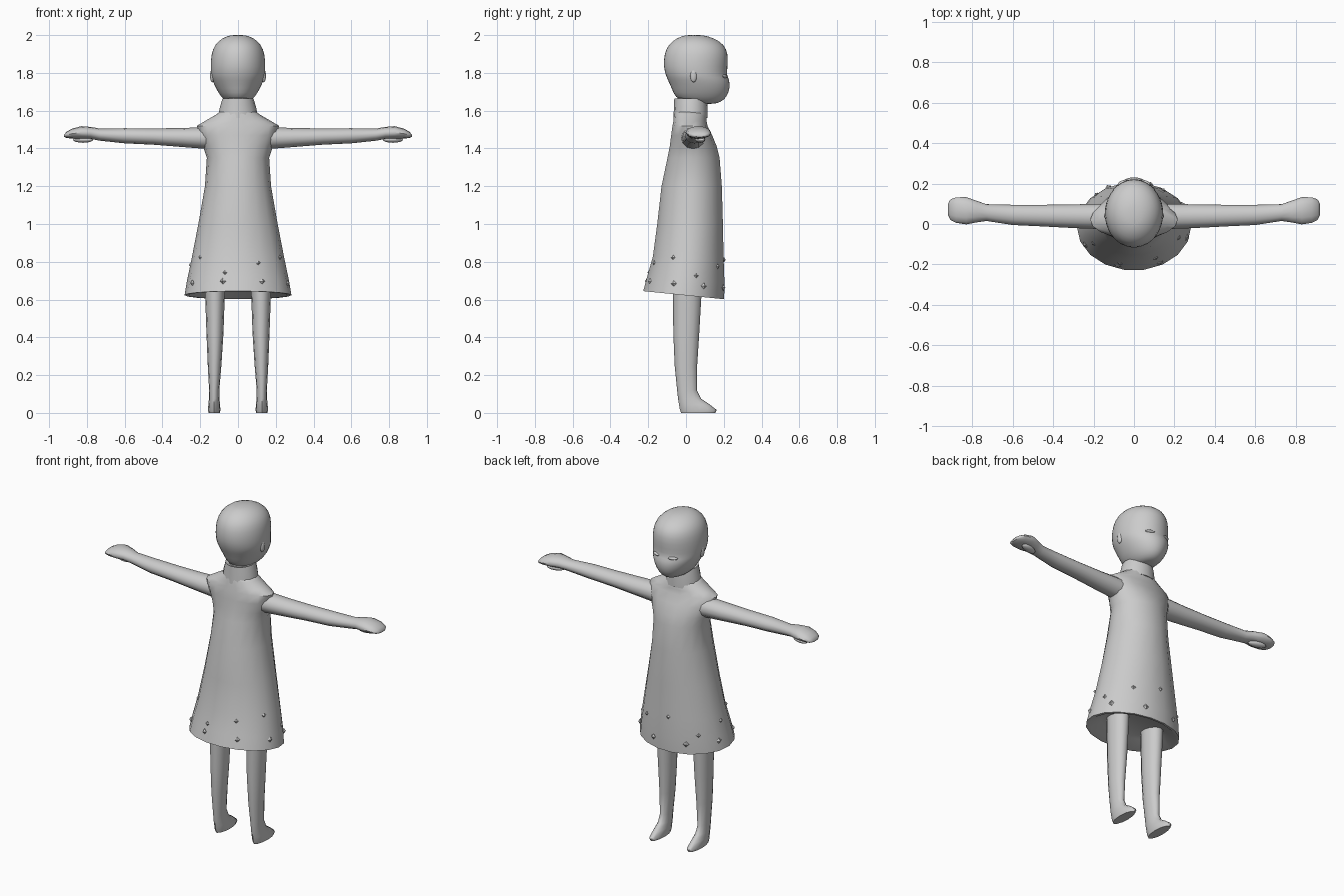
import bpy, bmesh, math
from mathutils import Vector

if "Cube" in bpy.data.objects:
    bpy.data.objects.remove(bpy.data.objects["Cube"])

grey = bpy.data.materials.new("plain_grey")
grey.use_nodes = True
colour = (0.6, 0.6, 0.6, 1)
grey.diffuse_color = colour
grey.node_tree.nodes["Principled BSDF"].inputs["Base Color"].default_value = colour


def finish(bm, name, angle=50, subdiv=0):
    bmesh.ops.recalc_face_normals(bm, faces=bm.faces)
    mesh = bpy.data.meshes.new(name)
    bm.to_mesh(mesh)
    bm.free()
    mesh.materials.append(grey)
    ob = bpy.data.objects.new(name, mesh)
    bpy.context.collection.objects.link(ob)
    if subdiv:
        mod = ob.modifiers.new("Smooth", "SUBSURF")
        mod.levels = mod.render_levels = subdiv
    bpy.ops.object.select_all(action="DESELECT")
    ob.select_set(True)
    bpy.context.view_layer.objects.active = ob
    bpy.ops.object.shade_smooth_by_angle(angle=math.radians(angle))
    return ob


def loft(name, rows, place, sides=16, angle=50, subdiv=0):
    """Join rings (t, a centre, a half, b low, b high); place maps t, a, b to xyz."""
    bm = bmesh.new()
    rings = []
    for t, ac, ah, b0, b1 in rows:
        ring = []
        for i in range(sides):
            w = math.tau * i / sides
            a = ac + ah * math.cos(w)
            b = (b0 + b1) / 2 + (b1 - b0) / 2 * math.sin(w)
            ring.append(bm.verts.new(place(t, a, b)))
        rings.append(ring)
    for low, high in zip(rings, rings[1:]):
        for i in range(sides):
            j = (i + 1) % sides
            bm.faces.new((low[i], low[j], high[j], high[i]))
    bm.faces.new(rings[0])
    bm.faces.new(rings[-1])
    return finish(bm, name, angle, subdiv)


def ellipsoid(name, centre, size, tilt=0):
    bpy.ops.mesh.primitive_uv_sphere_add(segments=12, ring_count=8, radius=1,
                                         location=centre, rotation=(0, 0, tilt))
    ob = bpy.context.object
    ob.name = name
    ob.scale = size
    ob.data.materials.append(grey)
    bpy.ops.object.shade_smooth()
    return ob


def upright(t, a, b):
    return (a, b, t)


def hem_slope(z, x, y):
    # the hem dips toward the face side and levels out higher up
    fade = max(0, min(1, (1.0 - z) / 0.38))
    return (x, y, z - 0.1 * fade * y)


# Dress, with a turned-in hem
dress_rows = [
    (0.66, 0, 0.20, -0.15, 0.14), (0.622, 0, 0.265, -0.215, 0.19),
    (0.622, 0, 0.283, -0.23, 0.205), (0.70, 0, 0.27, -0.21, 0.207),
    (0.82, 0, 0.245, -0.178, 0.202), (1.0, 0, 0.21, -0.155, 0.198),
    (1.2, 0, 0.175, -0.132, 0.192), (1.35, 0, 0.165, -0.10, 0.18),
    (1.41, 0, 0.185, -0.088, 0.165), (1.47, 0, 0.208, -0.08, 0.14),
    (1.52, 0, 0.217, -0.073, 0.115), (1.545, 0, 0.175, -0.068, 0.11),
    (1.58, 0, 0.115, -0.065, 0.108), (1.60, 0, 0.09, -0.06, 0.10)]
loft("dress", dress_rows, hem_slope, sides=18)

# Standing collar and neck
loft("collar", [(1.56, 0, 0.105, -0.067, 0.115), (1.61, 0, 0.098, -0.064, 0.115),
                (1.665, 0, 0.082, -0.062, 0.112), (1.66, 0, 0.072, -0.052, 0.10)], upright)
loft("neck", [(1.58, 0, 0.06, -0.045, 0.085), (1.72, 0, 0.06, -0.045, 0.085)], upright)

# Head
loft("head", [
    (1.635, 0, 0.035, 0.05, 0.15), (1.645, 0, 0.06, -0.01, 0.185),
    (1.67, 0, 0.09, -0.06, 0.217), (1.72, 0, 0.12, -0.078, 0.236),
    (1.765, 0, 0.139, -0.10, 0.232), (1.785, 0, 0.144, -0.108, 0.218),
    (1.83, 0, 0.148, -0.122, 0.222), (1.90, 0, 0.144, -0.118, 0.226),
    (1.95, 0, 0.125, -0.096, 0.205), (1.985, 0, 0.085, -0.05, 0.15),
    (2.002, 0, 0.035, 0.0, 0.085)], upright, sides=20, subdiv=1)

for side, label in ((1, "left"), (-1, "right")):
    def along_arm(t, a, b):
        return (side * t, b, a)

    # Arm with mitten hand
    loft(label + "_arm", [
        (0.16, 1.455, 0.058, -0.025, 0.10), (0.30, 1.458, 0.05, -0.02, 0.097),
        (0.45, 1.463, 0.043, -0.012, 0.095), (0.60, 1.467, 0.04, -0.005, 0.095),
        (0.73, 1.473, 0.032, 0.015, 0.098), (0.78, 1.482, 0.032, 0.008, 0.115),
        (0.83, 1.484, 0.034, -0.002, 0.133), (0.88, 1.478, 0.026, 0.006, 0.132),
        (0.908, 1.472, 0.016, 0.02, 0.122), (0.92, 1.467, 0.006, 0.045, 0.10)],
        along_arm, sides=12, angle=60)

    # Thumb tucked under the palm
    ellipsoid(label + "_thumb", (side * 0.82, 0.075, 1.446), (0.055, 0.024, 0.016), side * 0.25)

    # Leg and pointed foot
    loft(label + "_leg", [
        (0.0, side * 0.126, 0.030, -0.025, 0.155), (0.015, side * 0.126, 0.033, -0.032, 0.163),
        (0.045, side * 0.126, 0.031, -0.037, 0.125), (0.075, side * 0.126, 0.028, -0.042, 0.08),
        (0.12, side * 0.126, 0.027, -0.047, 0.058), (0.25, side * 0.124, 0.036, -0.06, 0.059),
        (0.42, side * 0.122, 0.045, -0.067, 0.07), (0.68, side * 0.122, 0.054, -0.07, 0.085)],
        upright, sides=12, angle=60)

    # Closed eyelid and ear
    ellipsoid(label + "_eyelid", (side * 0.055, 0.204, 1.782), (0.028, 0.012, 0.009), -side * 0.38)
    ellipsoid(label + "_ear", (side * 0.136, 0.04, 1.785), (0.012, 0.018, 0.035))


# Diamond studs scattered in rows above the hem
def dress_point(z, w):
    for low, high in zip(dress_rows[2:], dress_rows[3:]):
        if low[0] <= z <= high[0]:
            f = (z - low[0]) / (high[0] - low[0])
            half, back, front = (low[k] + f * (high[k] - low[k]) for k in (2, 3, 4))
            y = (back + front) / 2 + (front - back) / 2 * math.sin(w)
            return Vector(hem_slope(z, half * math.cos(w), y))


def stud(number, z, w, size):
    bm = bmesh.new()
    bmesh.ops.create_uvsphere(bm, u_segments=4, v_segments=2, radius=size)
    ob = finish(bm, f"stud_{number}", 10)
    ob.location = dress_point(z, w)
    ob.rotation_euler = (0, 0, w)
    ob.scale = (0.7, 1, 1)


upper_heights = (0.73, 0.785, 0.82)
for n in range(8):
    stud(n, 0.68, math.radians(28 + 45 * n), 0.017)
for n in range(9):
    stud(8 + n, upper_heights[n % 3], math.radians(15 + 40 * n), 0.013)
